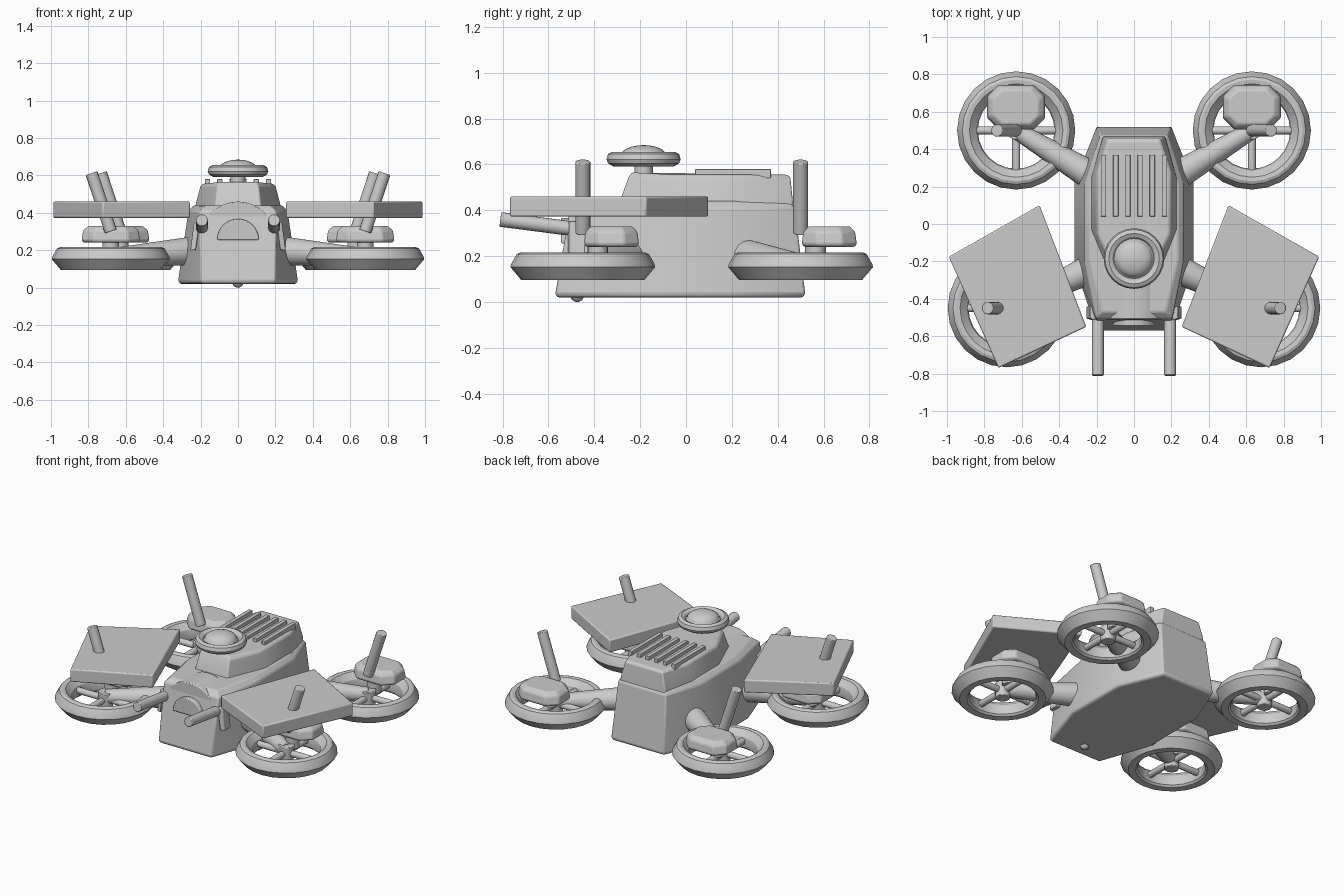
import bpy, bmesh, math
from mathutils import Vector

if "Cube" in bpy.data.objects:
    bpy.data.objects.remove(bpy.data.objects["Cube"])

grey = bpy.data.materials.new("light_grey")
grey.diffuse_color = (0.6, 0.6, 0.6, 1)
grey.use_nodes = True
grey.node_tree.nodes["Principled BSDF"].inputs["Base Color"].default_value = grey.diffuse_color


def finish(name, bm, bevel=0, smooth=35):
    bmesh.ops.recalc_face_normals(bm, faces=bm.faces)
    me = bpy.data.meshes.new(name)
    bm.to_mesh(me)
    bm.free()
    me.materials.append(grey)
    ob = bpy.data.objects.new(name, me)
    bpy.context.collection.objects.link(ob)
    bpy.context.view_layer.objects.active = ob
    ob.select_set(True)
    if bevel:
        m = ob.modifiers.new("bevel", "BEVEL")
        m.width, m.segments, m.angle_limit = bevel, 2, math.radians(25)
    bpy.ops.object.shade_smooth_by_angle(angle=math.radians(smooth))
    ob.select_set(False)
    return ob


def loft(name, rings, bevel=0, smooth=25):
    """Skin a stack of closed rings and cap both ends."""
    bm = bmesh.new()
    loops = [[bm.verts.new(p) for p in r] for r in rings]
    n = len(loops[0])
    for a, b in zip(loops, loops[1:]):
        for i in range(n):
            j = (i + 1) % n
            bm.faces.new((a[i], a[j], b[j], b[i]))
    bm.faces.new(loops[0])
    bm.faces.new(loops[-1])
    return finish(name, bm, bevel, smooth)


def rod(name, a, b, r1, r2=None, seg=16):
    a, b = Vector(a), Vector(b)
    d = b - a
    q = d.to_track_quat('Z', 'Y')
    r2 = r1 if r2 is None else r2
    rings = []
    for base, r in ((a, r1), (b, r2)):
        rings.append([base + q @ Vector((r * math.cos(t), r * math.sin(t), 0))
                      for t in (2 * math.pi * i / seg for i in range(seg))])
    return loft(name, rings, 0.004, 35)


def lathe(name, centre, profile, seg=24, closed=True, smooth=25):
    """Revolve (radius, z) points around a vertical axis."""
    bm = bmesh.new()
    rings = [[bm.verts.new((centre[0] + r * math.cos(2 * math.pi * i / seg),
                            centre[1] + r * math.sin(2 * math.pi * i / seg), z))
              for i in range(seg)] for r, z in profile]
    pairs = list(zip(rings, rings[1:]))
    if closed:
        pairs.append((rings[-1], rings[0]))
    for a, b in pairs:
        for i in range(seg):
            j = (i + 1) % seg
            bm.faces.new((a[i], a[j], b[j], b[i]))
    if not closed:
        bm.faces.new(rings[0])
        bm.faces.new(rings[-1])
    return finish(name, bm, 0, smooth)


def octagon(w, front_w, back_w, front, back, shoulder_f, shoulder_b, z, z_front=None):
    """Eight-sided hull section with narrowed nose and tail."""
    zf = z if z_front is None else z_front
    half = [(front_w, front, zf), (w, shoulder_f, z), (w, shoulder_b, z), (back_w, back, z)]
    return half + [(-x, y, h) for x, y, h in reversed(half)]


# Tapered hull and upper deck
loft("hull", [octagon(.31, .19, .19, -.56, .51, -.22, .22, .02),
              octagon(.32, .20, .20, -.57, .52, -.22, .22, .035),
              octagon(.265, .205, .18, -.505, .475, -.20, .22, .41),
              octagon(.235, .17, .16, -.47, .45, -.19, .21, .44)], 0.008)
loft("upper_deck", [octagon(.235, .13, .17, -.30, .47, -.03, .24, .385),
                    octagon(.225, .12, .165, -.285, .465, -.03, .25, .45),
                    octagon(.20, .11, .14, -.25, .455, -.05, .28, .545),
                    octagon(.185, .10, .13, -.235, .44, -.05, .28, .555, .565)], 0.006)
for i in range(6):
    x = -.163 + i * .0652
    loft("vent_bar", [[(x - .014, .04, z), (x + .014, .04, z), (x + .014, .37, z), (x - .014, .37, z)]
                      for z in (.54, .58)], 0.003)

# Nose arch and lamp
def arch(name, r, zc, y0, y1):
    pts = [(r * math.cos(math.pi * i / 16), r * math.sin(math.pi * i / 16)) for i in range(17)]
    loft(name, [[(x, y, zc + z) for x, z in pts] for y in (y0, y1)], 0.006, 30)

arch("nose_hood", .20, .26, -.51, -.32)
arch("nose_lamp", .112, .255, -.545, -.45)
lathe("belly_sensor", (0, -.475), [(.006, 0), (.022, .008), (.03, .024)], 16, False, 60)

# Sensor dish
lathe("dish_ring", (0, -.185), [(.10, .605), (.13, .59), (.155, .605), (.162, .622),
                                (.155, .645), (.135, .655), (.115, .645), (.105, .63)])
lathe("dish_dome", (0, -.185), [(.11, .60), (.108, .632)] +
      [(.10 * math.cos(t * math.pi / 12), .638 + .046 * math.sin(t * math.pi / 12)) for t in range(6)] +
      [(.004, .684)], 24, False, 40)
rod("dish_post", (0, -.185, .54), (0, -.185, .61), .04)

for s in (-1, 1):
    # Forward barrels and their mounts
    rod("barrel", (s * .193, -.81, .36), (s * .193, -.44, .312), .032)
    loft("barrel_mount", [[(s * (.205 + a), -.515, z), (s * (.235 + a), -.505, z),
                           (s * (.235 + a), -.44, z), (s * (.205 + a), -.44, z)]
                          for a, z in ((.02, .20), (0, .35))], 0.004)

    # Four ducted rotors with arms, pods and masts
    for cx, cy, root in ((.63, .50, (.24, .265, .195)), (.68, -.45, (.24, -.245, .195))):
        x = s * cx
        lathe("rotor_ring", (x, cy), [(.268, .095), (.316, .152), (.313, .165), (.288, .209), (.272, .216),
                                      (.25, .213), (.213, .175), (.205, .14), (.21, .108), (.222, .096)])
        for k in range(4):
            a = k * math.pi / 2
            rod("spoke", (x, cy, .15),
                (x + .225 * math.cos(a), cy + .225 * math.sin(a), .15), .022, seg=10)
        rod("rotor_hub", (x, cy, .10), (x, cy, .20), .045, .05)
        rod("arm", (s * root[0], root[1], root[2]), (x, cy, .165), .078, .045)
        py = cy + .125

        def pod(w, d, c, z):
            q = [(w - c, -d), (w, -d + c), (w, d - c), (w - c, d),
                 (c - w, d), (-w, d - c), (-w, c - d), (c - w, -d)]
            return [(x + u, py + v, z) for u, v in q]
        loft("motor_pod", [pod(.145, .11, .06, .24), pod(.156, .12, .06, .252),
                           pod(.148, .113, .06, .305), pod(.12, .09, .045, .33)], 0.008)
        rod("pod_post", (x, py - .06, .16), (x, py - .06, .26), .045)
        rod("mast", (x, cy, .30), (x + s * .103, cy, .612), .033)

    # Flat armour plates above the front rotors
    plate = [(.505, .10), (.99, -.175), (.725, -.77), (.255, -.55)]
    loft("armour_plate", [[(s * u, v, z) for u, v in plate] for z in (.372, .46)], 0.008)
